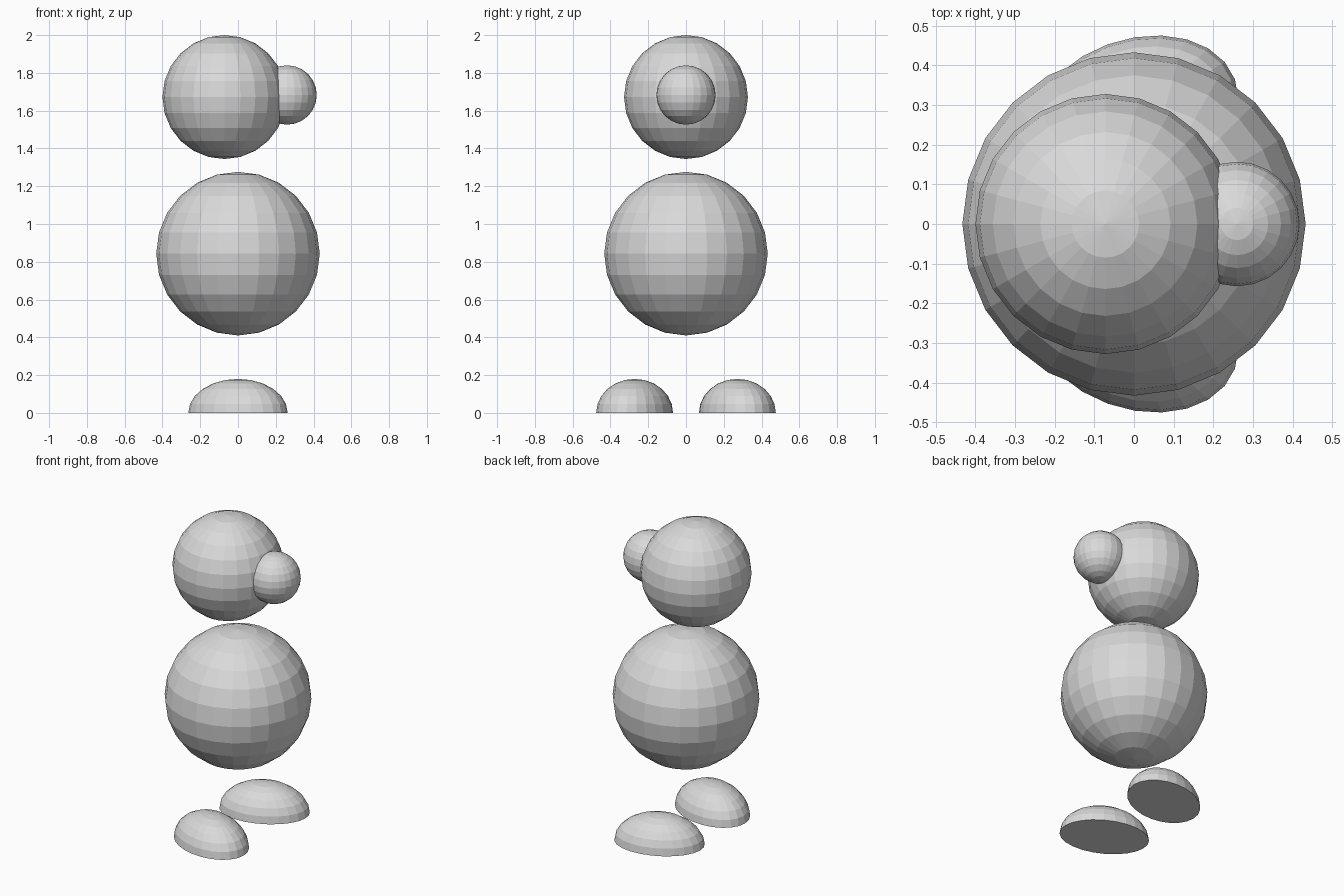
import bpy
import bmesh
from math import radians
from mathutils import Matrix

# Remove the default cube
cube = bpy.data.objects.get("Cube")
if cube:
    bpy.data.objects.remove(cube, do_unlink=True)

# Single plain colour
grey = bpy.data.materials.new("light_grey")
grey.use_nodes = True
colour = (0.7, 0.7, 0.7, 1.0)
grey.diffuse_color = colour
grey.node_tree.nodes["Principled BSDF"].inputs["Base Color"].default_value = colour


def ball(name, centre, radii, yaw=0.0, half=False):
    """Flat-shaded faceted ellipsoid, optionally cut to its closed upper half."""
    bm = bmesh.new()
    bmesh.ops.create_uvsphere(bm, u_segments=24, v_segments=12, radius=1.0)
    if half:
        lower = [v for v in bm.verts if v.co.z < -0.01]
        bmesh.ops.delete(bm, geom=lower, context='VERTS')
        rim = [e for e in bm.edges if e.is_boundary]
        bmesh.ops.contextual_create(bm, geom=rim)
    bmesh.ops.scale(bm, vec=radii, verts=bm.verts)
    bmesh.ops.rotate(bm, cent=(0, 0, 0), verts=bm.verts,
                     matrix=Matrix.Rotation(radians(yaw), 3, 'Z'))
    bmesh.ops.recalc_face_normals(bm, faces=bm.faces)
    mesh = bpy.data.meshes.new(name)
    bm.to_mesh(mesh)
    bm.free()
    mesh.materials.append(grey)
    obj = bpy.data.objects.new(name, mesh)
    obj.location = centre
    bpy.context.collection.objects.link(obj)
    return obj


# Floating body, head and nose
ball("body", (0, 0, 0.843), (0.433,) * 3)
ball("head", (-0.072, 0, 1.672), (0.328,) * 3)
ball("nose", (0.26, 0, 1.683), (0.157,) * 3)

# Domed feet, splayed outwards
for name, side in (("front_foot", -1), ("back_foot", 1)):
    ball(name, (0, side * 0.272, 0), (0.271, 0.193, 0.18), yaw=side * 20, half=True)
